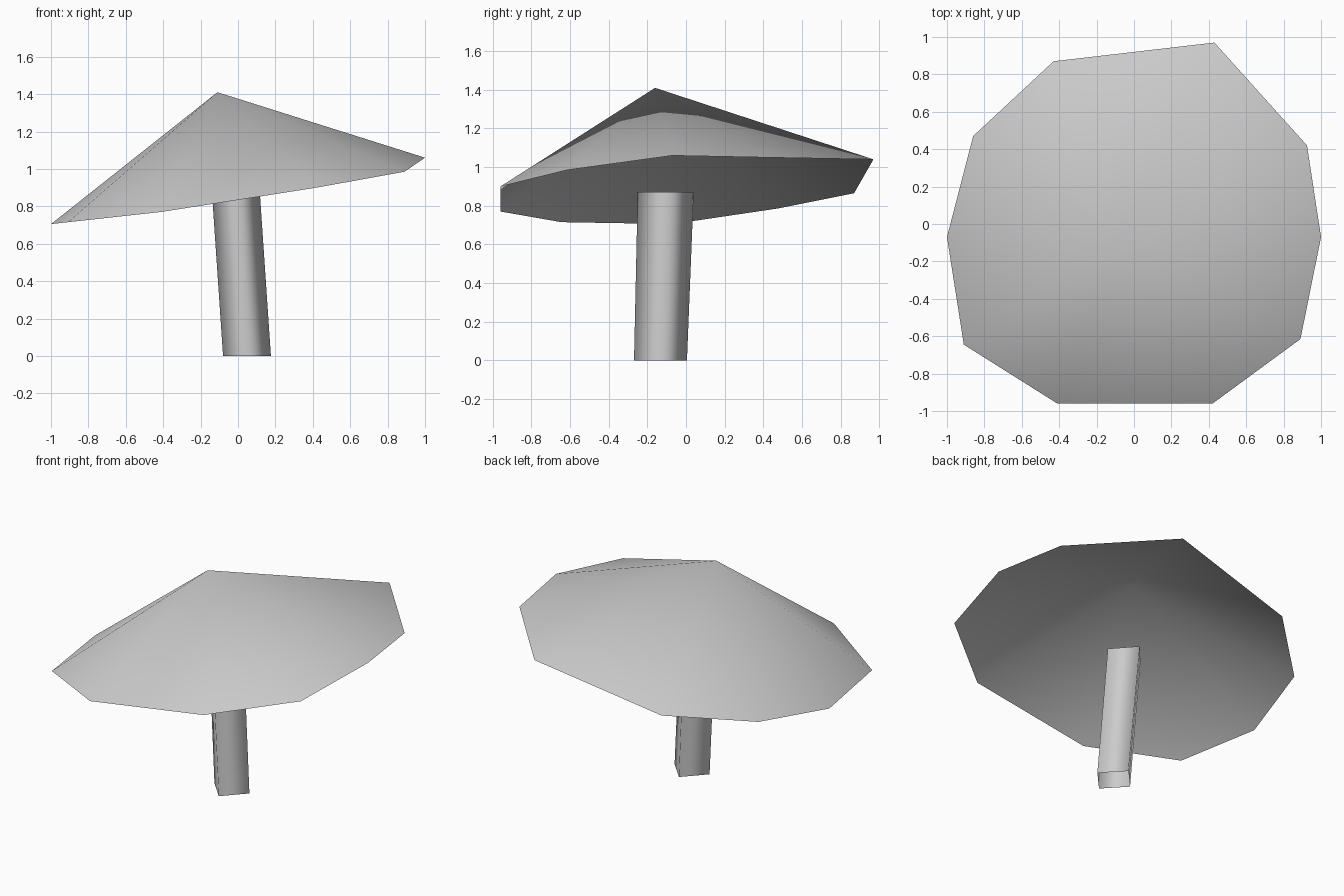
import bpy

# Remove only the default cube
default_cube = bpy.data.objects.get("Cube")
if default_cube:
    bpy.data.objects.remove(default_cube, do_unlink=True)

# Single plain grey for the whole model
grey = bpy.data.materials.new("plain_grey")
grey.use_nodes = True
colour = (0.6, 0.6, 0.6, 1.0)
grey.diffuse_color = colour
grey.node_tree.nodes["Principled BSDF"].inputs["Base Color"].default_value = colour


def make_smooth_object(name, verts, faces):
    """Build a smooth-shaded open shell from points and faces."""
    mesh = bpy.data.meshes.new(name)
    mesh.from_pydata(verts, [], faces)
    mesh.materials.append(grey)
    for poly in mesh.polygons:
        poly.use_smooth = True
    mesh.update()
    obj = bpy.data.objects.new(name, mesh)
    bpy.context.collection.objects.link(obj)
    return obj


def diamond(cx, cy, z, rx, ry):
    """Four-sided stem section with corners on the axes."""
    return [(cx + rx, cy, z), (cx, cy + ry, z), (cx - rx, cy, z), (cx, cy - ry, z)]


# Cap: hollow, tilted ten-sided cone with an uneven rim
apex = (-0.11, -0.16, 1.41)
rim = [
    (0.43, 0.97, 1.04), (-0.43, 0.87, 0.865), (-0.86, 0.47, 0.785),
    (-1.0, -0.07, 0.705), (-0.91, -0.645, 0.715), (-0.41, -0.96, 0.77),
    (0.42, -0.96, 0.90), (0.89, -0.615, 0.985), (1.0, -0.07, 1.06),
    (0.925, 0.42, 1.05),
]
count = len(rim)
cap_faces = [(i, (i + 1) % count, count) for i in range(count)]
make_smooth_object("cap", rim + [apex], cap_faces)

# Stem: leaning four-sided tube, open at both ends
bottom = diamond(0.048, -0.132, 0.0, 0.128, 0.137)
top = diamond(-0.011, -0.105, 0.87, 0.128, 0.145)
stem_faces = [(i, (i + 1) % 4, (i + 1) % 4 + 4, i + 4) for i in range(4)]
make_smooth_object("stem", bottom + top, stem_faces)
